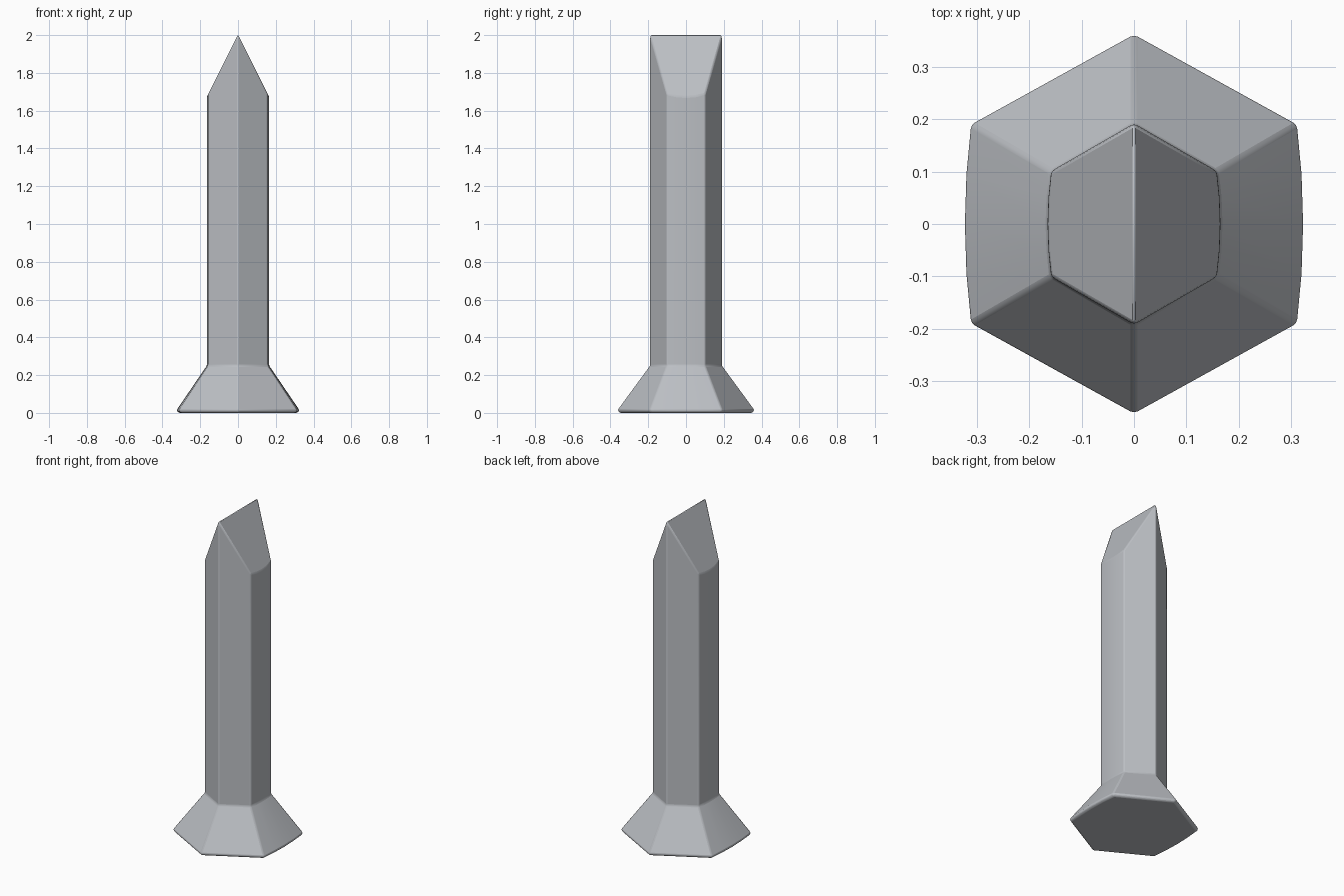
import bpy
import bmesh
from mathutils import Vector

cube = bpy.data.objects.get("Cube")
if cube:
    bpy.data.objects.remove(cube, do_unlink=True)

# One steel grey for the whole part
steel = bpy.data.materials.new("steel_grey")
steel.use_nodes = True
grey = (0.5, 0.52, 0.55, 1)
steel.diffuse_color = grey
steel.node_tree.nodes["Principled BSDF"].inputs["Base Color"].default_value = grey


def hex_outline(tip_y, side_x, corner_x, corner_y):
    """Hexagon pointing front and back, with gently bowed left and right sides."""
    mid_x = corner_x + (side_x - corner_x) * 0.75
    right = [(0, -tip_y), (corner_x, -corner_y), (mid_x, -corner_y / 2), (side_x, 0),
             (mid_x, corner_y / 2), (corner_x, corner_y)]
    left = [(-x, -y) for x, y in right]
    return right + left


shaft = hex_outline(0.192, 0.165, 0.158, 0.101)
rim = hex_outline(0.364, 0.325, 0.313, 0.191)
foot = [(x * 0.97, y * 0.97) for x, y in rim]

# Loft the foot, flared head and shaft
bm = bmesh.new()
rings = []
for outline, z in ((foot, 0), (rim, 0.015), (shaft, 0.25), (shaft, 2.1)):
    rings.append([bm.verts.new((x, y, z)) for x, y in outline])
for low, high in zip(rings, rings[1:]):
    for i in range(len(low)):
        j = (i + 1) % len(low)
        bm.faces.new((low[i], low[j], high[j], high[i]))
bm.faces.new(rings[0][::-1])
bm.faces.new(rings[-1])

# Chisel the top to a ridge running front to back
for side in (-1, 1):
    cut = bmesh.ops.bisect_plane(
        bm, geom=bm.verts[:] + bm.edges[:] + bm.faces[:], dist=1e-5,
        plane_co=Vector((0, 0, 2.004)), plane_no=Vector((side * 0.33, 0, 0.165)),
        clear_outer=True)
    edges = [e for e in cut["geom_cut"] if isinstance(e, bmesh.types.BMEdge)]
    bmesh.ops.holes_fill(bm, edges=edges, sides=0)
bmesh.ops.recalc_face_normals(bm, faces=bm.faces[:])

mesh = bpy.data.meshes.new("hex_spike")
bm.to_mesh(mesh)
bm.free()
mesh.materials.append(steel)
spike = bpy.data.objects.new("hex_spike", mesh)
bpy.context.collection.objects.link(spike)

# Softened edges
bevel = spike.modifiers.new("soft_edges", "BEVEL")
bevel.width = 0.007
bevel.segments = 2
bevel.limit_method = "ANGLE"
bevel.angle_limit = 0.4

bpy.ops.object.select_all(action="DESELECT")
spike.select_set(True)
bpy.context.view_layer.objects.active = spike
bpy.ops.object.shade_smooth_by_angle(angle=0.45)
